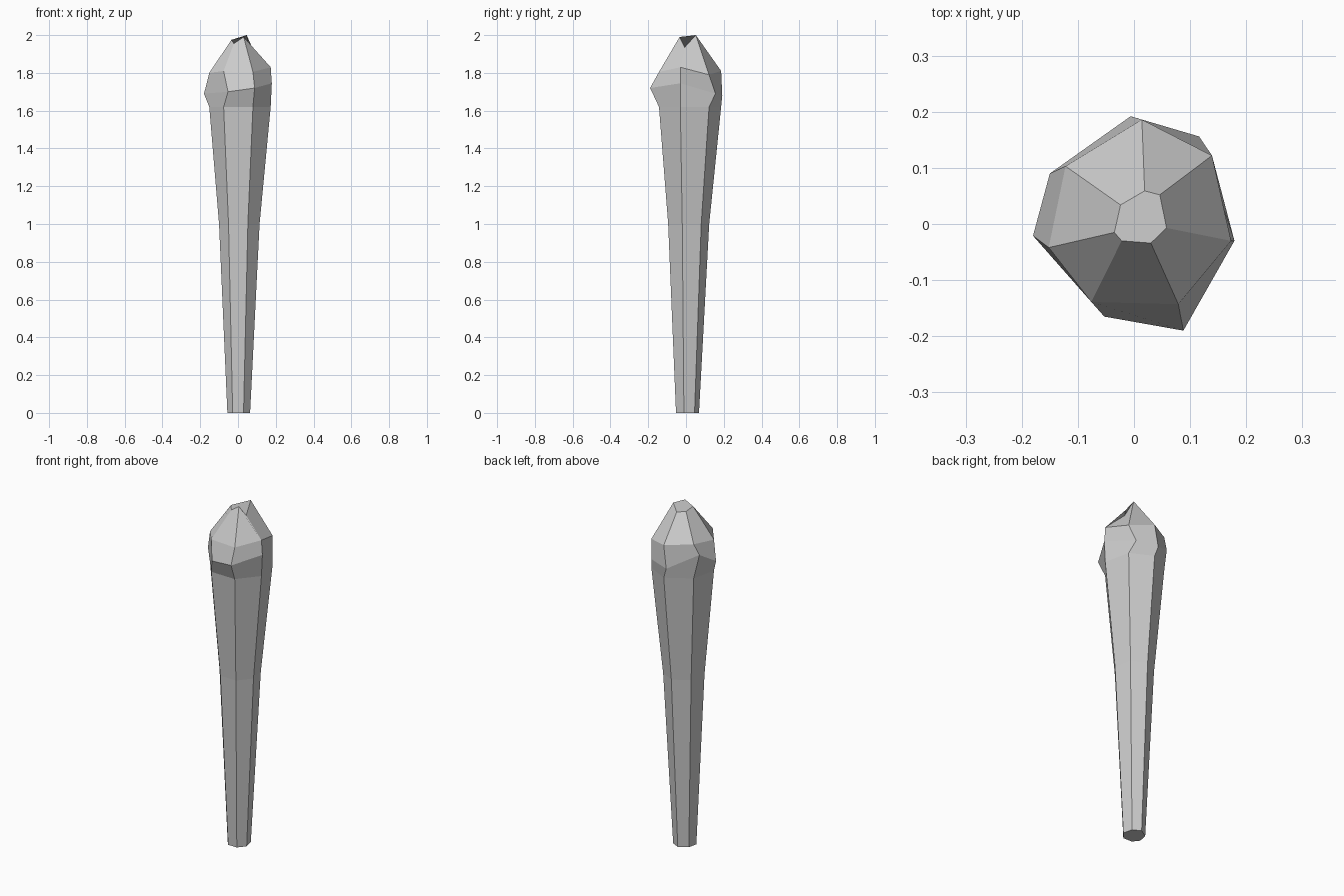
import bpy, bmesh

if "Cube" in bpy.data.objects:
    bpy.data.objects.remove(bpy.data.objects["Cube"])

# Seven-sided cross-section of the club, scaled along the handle
section = [(.014, .186), (.139, .122), (.173, -.03), (.079, -.143),
           (-.076, -.139), (-.152, -.042), (-.122, .103)]


def scaled(f, z):
    return [(x * f, y * f, z) for x, y in section]


# Uneven, hand-hewn rings of the head
bulge = [(-.006, .192, 1.68), (.116, .156, 1.69), (.179, -.03, 1.745), (.088, -.19, 1.72),
         (-.053, -.165, 1.70), (-.18, -.021, 1.69), (-.15, .09, 1.76)]
shoulder_z = [1.81, 1.79, 1.83, 1.805, 1.81, 1.80, 1.82]
shoulder = [(x, y, z) for (x, y), z in zip(section, shoulder_z)]
tip = [(.019, .059, 1.955), (.046, .052, 2.0), (.058, -.007, 1.935), (.03, -.034, 1.99),
       (-.022, -.03, 1.955), (-.035, -.015, 1.975), (-.024, .034, 1.96)]

# Skin the rings from handle end to broken tip
rings = [scaled(.37, 0), scaled(.66, 1.0), scaled(1.0, 1.62), bulge, shoulder, tip]
bm = bmesh.new()
loops = [[bm.verts.new(p) for p in ring] for ring in rings]
for low, high in zip(loops, loops[1:]):
    for i in range(7):
        j = (i + 1) % 7
        bm.faces.new((low[i], high[i], high[j], low[j]))
bm.faces.new(loops[0])
bm.faces.new(loops[-1][::-1])
bmesh.ops.recalc_face_normals(bm, faces=bm.faces)

mesh = bpy.data.meshes.new("wooden_club")
bm.to_mesh(mesh)
bm.free()
bpy.context.collection.objects.link(bpy.data.objects.new("wooden_club", mesh))
